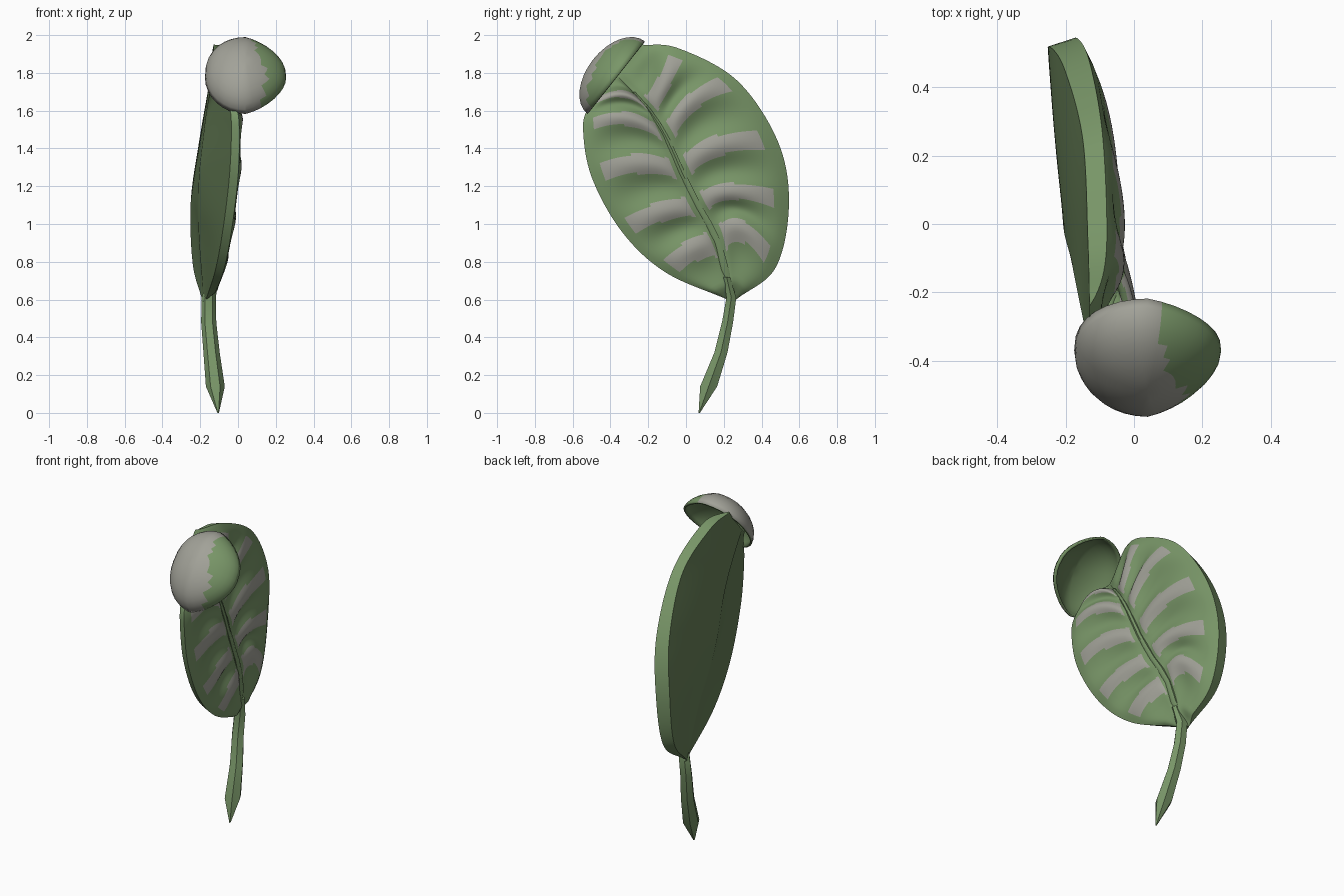
import bpy, bmesh, math
from mathutils import Vector

if "Cube" in bpy.data.objects:
    bpy.data.objects.remove(bpy.data.objects["Cube"])

def material(name, col):
    m = bpy.data.materials.new(name)
    m.diffuse_color = (*col, 1)
    m.use_nodes = True
    m.node_tree.nodes["Principled BSDF"].inputs["Base Color"].default_value = m.diffuse_color
    return m

PALE = material("pale_grey", (0.36, 0.36, 0.315))
GREEN = material("leaf_green", (0.19, 0.305, 0.138))
DARK = material("underside_green", (0.135, 0.215, 0.096))

# Rows along the leaf, in (y, z): midrib, then mid and edge point of each side
MID = [(.245, .59), (.17, .9), (.07, 1.09), (-.02, 1.27), (-.1, 1.45), (-.2, 1.61), (-.37, 1.79)]
RIGHT = [[(.255, .592), (.3, .97), (.24, 1.17), (.16, 1.41), (.03, 1.65), (-.12, 1.74), (-.3, 1.87)],
         [(.265, .6), (.475, .77), (.545, 1.11), (.485, 1.44), (.27, 1.76), (-.04, 1.93), (-.24, 1.95)]]
LEFT = [[(.235, .592), (.03, .86), (-.14, 1.06), (-.25, 1.32), (-.31, 1.56), (-.34, 1.69), (-.405, 1.765)],
        [(.225, .598), (-.11, .745), (-.34, .96), (-.5, 1.25), (-.545, 1.51), (-.51, 1.63), (-.44, 1.74)]]
# Depth x of (front, back) at midrib and both edges
MID_X = [(-.13, -.18), (-.1, -.205), (-.07, -.21), (-.05, -.205), (-.04, -.185), (-.05, -.165), (-.09, -.13)]
RIGHT_X = [(-.14, -.19), (-.13, -.24), (-.12, -.25), (-.085, -.205), (-.055, -.15), (-.04, -.135), (-.06, -.13)]
LEFT_X = [(-.12, -.17), (-.05, -.12), (-.005, -.08), (.03, -.045), (.035, -.035), (.01, -.05), (-.06, -.1)]

def along(pts, k):
    """Smooth curve through the row points."""
    i = min(int(k), len(pts) - 2)
    t = k - i
    p1, p2 = Vector(pts[i]), Vector(pts[i + 1])
    p0 = Vector(pts[i - 1]) if i else p1 * 2 - p2
    p3 = Vector(pts[i + 2]) if i + 2 < len(pts) else p2 * 2 - p1
    return 0.5 * (2 * p1 + (p2 - p0) * t + (2 * p0 - 5 * p1 + 4 * p2 - p3) * t ** 2
                  + (3 * p1 - p0 - 3 * p2 + p3) * t ** 3)

def leaf_point(k, s, back=False):
    side, depth = (RIGHT, RIGHT_X) if s > 0 else (LEFT, LEFT_X)
    a = abs(s)
    front, rear = along(MID_X, k).lerp(along(depth, k), a)
    if back:
        a *= 0.965
    else:
        ripple = 0.02 * math.cos(2 * math.pi * k) * math.sin(math.pi * min(a * 1.05, 1)) * min(k, 1)
        ripple -= 0.012 * math.exp(-(a / 0.1) ** 2)
        fill = (1 - 0.4 * a ** 9) * min(1, k * 4) * (1 - (k / 6) ** 20)
        rear += (front + ripple - rear) * fill
    p = (along(MID, k) * (2 * a - 1) * (a - 1) + along(side[0], k) * 4 * a * (1 - a)
         + along(side[1], k) * a * (2 * a - 1))
    return Vector((rear, p.x, p.y))

def finish(bm, name, outward=None, shell=0, angle=35):
    bmesh.ops.remove_doubles(bm, verts=bm.verts[:], dist=1e-4)
    bm.normal_update()
    if outward is None:
        bmesh.ops.recalc_face_normals(bm, faces=bm.faces[:])
    elif sum(f.normal.dot(outward) * f.calc_area() for f in bm.faces) < 0:
        bmesh.ops.reverse_faces(bm, faces=bm.faces[:])
    me = bpy.data.meshes.new(name)
    bm.to_mesh(me)
    bm.free()
    ob = bpy.data.objects.new(name, me)
    bpy.context.collection.objects.link(ob)
    for m in (PALE, GREEN, DARK):
        me.materials.append(m)
    if shell:
        mod = ob.modifiers.new("thickness", 'SOLIDIFY')
        mod.thickness, mod.offset = shell, -1
        mod.material_offset = mod.material_offset_rim = 2
    bpy.ops.object.select_all(action='DESELECT')
    ob.select_set(True)
    bpy.context.view_layer.objects.active = ob
    bpy.ops.object.shade_smooth_by_angle(angle=math.radians(angle))

def grid(bm, rows, rule):
    vs = [[bm.verts.new(p) for p in r] for r in rows]
    for i in range(len(vs) - 1):
        for j in range(len(vs[0]) - 1):
            f = bm.faces.new((vs[i][j], vs[i][j + 1], vs[i + 1][j + 1], vs[i + 1][j]))
            f.material_index = rule(i, j, f)

# Leaf blade: padded body, rippled front with a pale stripe on each ripple, plain back
STEP, HALF = 18, 18
def stripe(i, j, f):
    k, a = (i + .5) / STEP, abs((j + .5) / HALF - 1)
    width = 0.27 - 0.14 * a
    return 0 if 0.6 < k < 5.3 and 0.1 < a < 0.9 and abs(k - round(k)) < width else 1

bm = bmesh.new()
KS = [i / STEP for i in range(6 * STEP + 1)]
for back in (False, True):
    grid(bm, [[leaf_point(k, j / HALF - 1, back) for j in range(2 * HALF + 1)] for k in KS],
         (lambda i, j, f: 2) if back else stripe)
for s in (-1, 1):
    grid(bm, [[leaf_point(k, s), leaf_point(k, s, True)] for k in KS], lambda i, j, f: 1)
finish(bm, "leaf_blade")

# Curled tip: open half dome, pale on its outer near side
bm = bmesh.new()
C, U, D = Vector((.04, -.37, 1.775)), Vector((0, .62, .785)), Vector((0, -.785, .62))
def dome(lat, lon):
    c, s = math.cos(lon), math.sin(lon)
    if s > 0:
        s = s ** 0.8
    taper = 1 - 0.25 * max(c * math.cos(lat), 0)
    return (C + Vector((0.215 * c * math.cos(lat), 0, 0)) + U * 0.245 * s * math.cos(lat) * taper
            + D * 0.155 * math.sin(lat) * taper)
rows = [[dome(math.pi / 2 * i / 8, 2 * math.pi * j / 32) for j in range(33)] for i in range(9)]
def cap_colour(i, j, f):
    c = f.calc_center_median()
    return 0 if c.x < 0.15 - 0.5 * max(c.z - 1.82, 0) - 0.3 * max(1.75 - c.z, 0) else 1
grid(bm, rows, cap_colour)
finish(bm, "curled_tip", D, 0.012, 25)

# Tubes for stem and midrib: (point, half width x, half width y)
def tube(name, path, sides):
    bm = bmesh.new()
    rings = []
    for p, rx, ry in path:
        rings.append([bm.verts.new(Vector(p) + Vector((rx * math.cos(t), ry * math.sin(t), 0)))
                      for t in (2 * math.pi * n / sides for n in range(sides))])
    for a, b in zip(rings, rings[1:]):
        for n in range(sides):
            bm.faces.new((a[n], a[(n + 1) % sides], b[(n + 1) % sides], b[n]))
    bm.faces.new(rings[0])
    bm.faces.new(rings[-1])
    for f in bm.faces:
        f.material_index = 1
    finish(bm, name, angle=50)

tube("stem", [((-.105, .07, 0), .004, .004), ((-.12, .12, .14), .05, .052),
              ((-.14, .185, .32), .043, .04), ((-.155, .22, .48), .04, .034),
              ((-.155, .24, .61), .038, .03), ((-.13, .215, .72), .025, .02)], 6)
tube("midrib", [(leaf_point(k / 2, 0) + Vector((.002, 0, 0)), .014, .024 - .001 * k)
                for k in range(0, 12)], 6)
